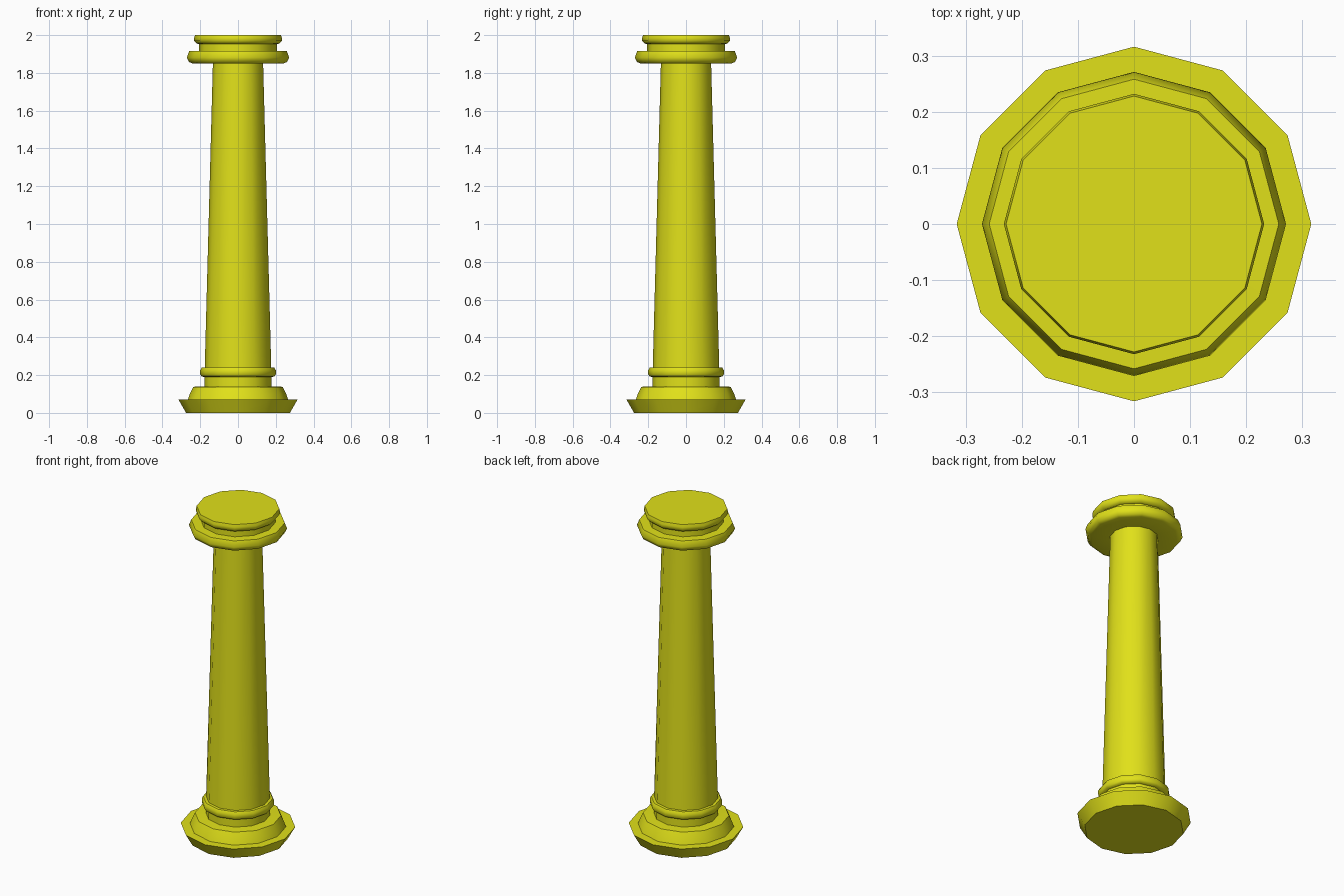
import bpy, bmesh
from math import cos, sin, pi, radians

if "Cube" in bpy.data.objects:
    bpy.data.objects.remove(bpy.data.objects["Cube"])

SIDES = 12
yellow = bpy.data.materials.new("yellow")
yellow.diffuse_color = (0.75, 0.75, 0.01, 1)
yellow.use_nodes = True
yellow.node_tree.nodes["Principled BSDF"].inputs["Base Color"].default_value = yellow.diffuse_color


def lathe(name, profile):
    """Turn a bottom-to-top (radius, height) profile into a capped 12-sided solid."""
    bm = bmesh.new()
    rings = [[bm.verts.new((r * cos(2 * pi * i / SIDES), r * sin(2 * pi * i / SIDES), z))
              for i in range(SIDES)] for r, z in profile]
    for a, b in zip(rings, rings[1:]):
        for i in range(SIDES):
            j = (i + 1) % SIDES
            bm.faces.new((a[i], a[j], b[j], b[i]))
    bm.faces.new(rings[0][::-1])
    bm.faces.new(rings[-1])
    mesh = bpy.data.meshes.new(name)
    bm.to_mesh(mesh)
    bm.free()
    mesh.materials.append(yellow)
    obj = bpy.data.objects.new(name, mesh)
    bpy.context.collection.objects.link(obj)
    bpy.ops.object.select_all(action='DESELECT')
    obj.select_set(True)
    bpy.context.view_layer.objects.active = obj
    bpy.ops.object.shade_smooth_by_angle(angle=radians(50))
    return obj


# One continuous turned column, so no hidden internal caps
lathe("column", [
    # flared foot and sloped plinth
    (0.275, 0), (0.316, 0.072), (0.265, 0.072), (0.255, 0.1), (0.237, 0.138),
    # neck and lower ring
    (0.178, 0.141), (0.178, 0.19), (0.192, 0.193), (0.2, 0.203),
    (0.2, 0.226), (0.192, 0.24),
    # tapered shaft
    (0.176, 0.241), (0.133, 1.85),
    # capital ring
    (0.24, 1.85), (0.259, 1.857), (0.271, 1.882), (0.258, 1.915),
    # upper neck
    (0.206, 1.916), (0.206, 1.953),
    # top disc
    (0.219, 1.955), (0.232, 1.97), (0.232, 1.985), (0.228, 2.0),
])
